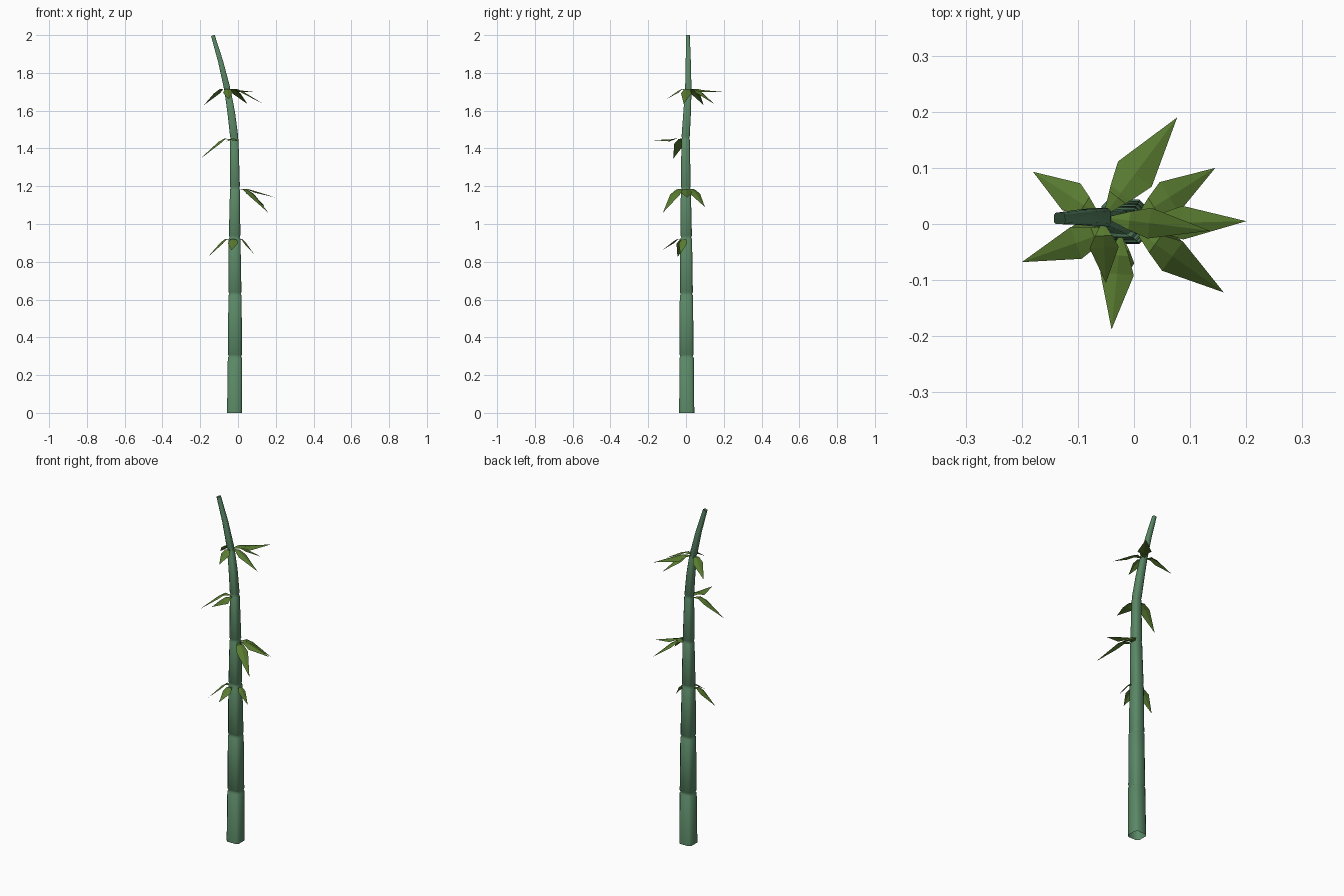
import bpy, bmesh, math
from mathutils import Vector

if "Cube" in bpy.data.objects:
    bpy.data.objects.remove(bpy.data.objects["Cube"])


def material(name, rgb):
    m = bpy.data.materials.new(name)
    m.diffuse_color = (*rgb, 1)
    m.use_nodes = True
    m.node_tree.nodes["Principled BSDF"].inputs["Base Color"].default_value = m.diffuse_color
    return m


stalk_green = material("stalk green", (0.105, 0.25, 0.135))
leaf_green = material("leaf green", (0.10, 0.20, 0.03))


def finish(bm, name, mat):
    me = bpy.data.meshes.new(name)
    bm.to_mesh(me)
    bm.free()
    me.materials.append(mat)
    ob = bpy.data.objects.new(name, me)
    bpy.context.collection.objects.link(ob)
    return ob


# Stalk spine: x, y, z, half width, is_node
spine = [
    (-0.018, 0.004, 0.00, 0.040, 0),
    (-0.016, 0.003, 0.30, 0.038, 1),
    (-0.016, 0.002, 0.63, 0.035, 1),
    (-0.018, 0.001, 0.93, 0.031, 1),
    (-0.016, -0.001, 1.19, 0.0265, 1),
    (-0.020, -0.002, 1.455, 0.022, 1),
    (-0.036, 0.006, 1.59, 0.020, 0),
    (-0.056, 0.012, 1.71, 0.017, 1),
    (-0.092, 0.012, 1.86, 0.0135, 0),
    (-0.133, 0.010, 1.998, 0.010, 0),
]
# Cross-section: a square with cut corners, unit half width
K = 0.68
section = [(1, -K), (1, K), (K, 1), (-K, 1), (-1, K), (-1, -K), (-K, -1), (K, -1)]

# Stalk: open tube with a pinched groove at every node
bm = bmesh.new()
rings = []


def add_ring(c, axis, r):
    q = Vector((0, 0, 1)).rotation_difference(axis)
    rings.append([bm.verts.new(c + q @ Vector((r * x, r * y, 0))) for x, y in section])


for i, (x, y, z, r, node) in enumerate(spine):
    a = Vector(spine[max(i - 1, 0)][:3])
    b = Vector(spine[min(i + 1, len(spine) - 1)][:3])
    axis = (b - a).normalized() if i else Vector((0, 0, 1))
    c = Vector((x, y, z))
    if node:
        for off, k in ((-0.009, 1.0), (0, 0.84), (0.009, 0.98)):
            add_ring(c + axis * off, axis, r * k)
    else:
        add_ring(c, axis, r)
for lo, hi in zip(rings, rings[1:]):
    for i in range(len(section)):
        j = (i + 1) % len(section)
        bm.faces.new((lo[i], lo[j], hi[j], hi[i])).smooth = True
# grooves stay crisp
for e in bm.edges:
    if len(e.link_faces) == 2 and e.calc_face_angle() > math.radians(50):
        e.smooth = False
for ring in rings:
    for i in range(len(section)):
        e = bm.edges.get((ring[i], ring[(i + 1) % len(section)]))
        if len(e.link_faces) == 2 and e.calc_face_angle() > math.radians(15):
            e.smooth = False
finish(bm, "stalk", stalk_green)


# Leaf: folded blade, flat near the stalk and drooping to a point
def leaf(bm, base, tip, width):
    base, tip = Vector(base), Vector(tip)
    d = tip - base
    side = Vector((-d.y, d.x, 0)).normalized()
    rows = []
    # along, rise, drop share, width share, fold depth
    for t, rise, drop, w, fold in ((0, 0, 0, 0.12, 0), (0.2, 0.006, 0, 0.6, 0.003),
                                   (0.4, 0, 0.12, 1.0, 0.009)):
        c = base + Vector((d.x * t, d.y * t, rise + d.z * drop))
        h = side * width * 0.5 * w
        low = Vector((0, 0, fold))
        rows.append([bm.verts.new(p) for p in (c + h - low, c, c - h - low)])
    for a, b in zip(rows, rows[1:]):
        for i in range(2):
            bm.faces.new((a[i], a[i + 1], b[i + 1], b[i]))
    end = bm.verts.new(tip)
    for i in range(2):
        bm.faces.new((rows[-1][i], rows[-1][i + 1], end))


# Leaf clusters: node centre, stalk radius there, leaf tips with width
clusters = {
    "top_leaves": ((-0.056, 0.012, 1.71), 0.012, [
        (-0.18, 0.093, 1.63, 0.058), (0.077, 0.19, 1.70, 0.075), (0.05, 0.15, 1.635, 0.055),
        (0.135, -0.012, 1.635, 0.055), (-0.05, -0.105, 1.66, 0.052)]),
    "upper_leaves": ((-0.022, -0.005, 1.447), 0.018, [
        (-0.20, -0.068, 1.345, 0.06), (-0.04, -0.188, 1.445, 0.06)]),
    "middle_leaves": ((-0.012, 0.0, 1.18), 0.024, [
        (0.16, -0.122, 1.06, 0.064), (0.145, 0.10, 1.09, 0.064), (0.20, 0.005, 1.14, 0.06)]),
    "lower_leaves": ((-0.018, 0.0, 0.915), 0.026, [
        (-0.16, -0.045, 0.825, 0.058), (-0.035, -0.127, 0.86, 0.055), (0.085, -0.03, 0.84, 0.045)]),
}
for name, (centre, r, tips) in clusters.items():
    bm = bmesh.new()
    c = Vector(centre)
    for x, y, z, w in tips:
        out = Vector((x - c.x, y - c.y, 0)).normalized()
        leaf(bm, c + out * r, (x, y, z), w)
    # keep the upper side of every blade as its front
    bm.normal_update()
    bmesh.ops.reverse_faces(bm, faces=[f for f in bm.faces if f.normal.z < 0])
    finish(bm, name, leaf_green)
